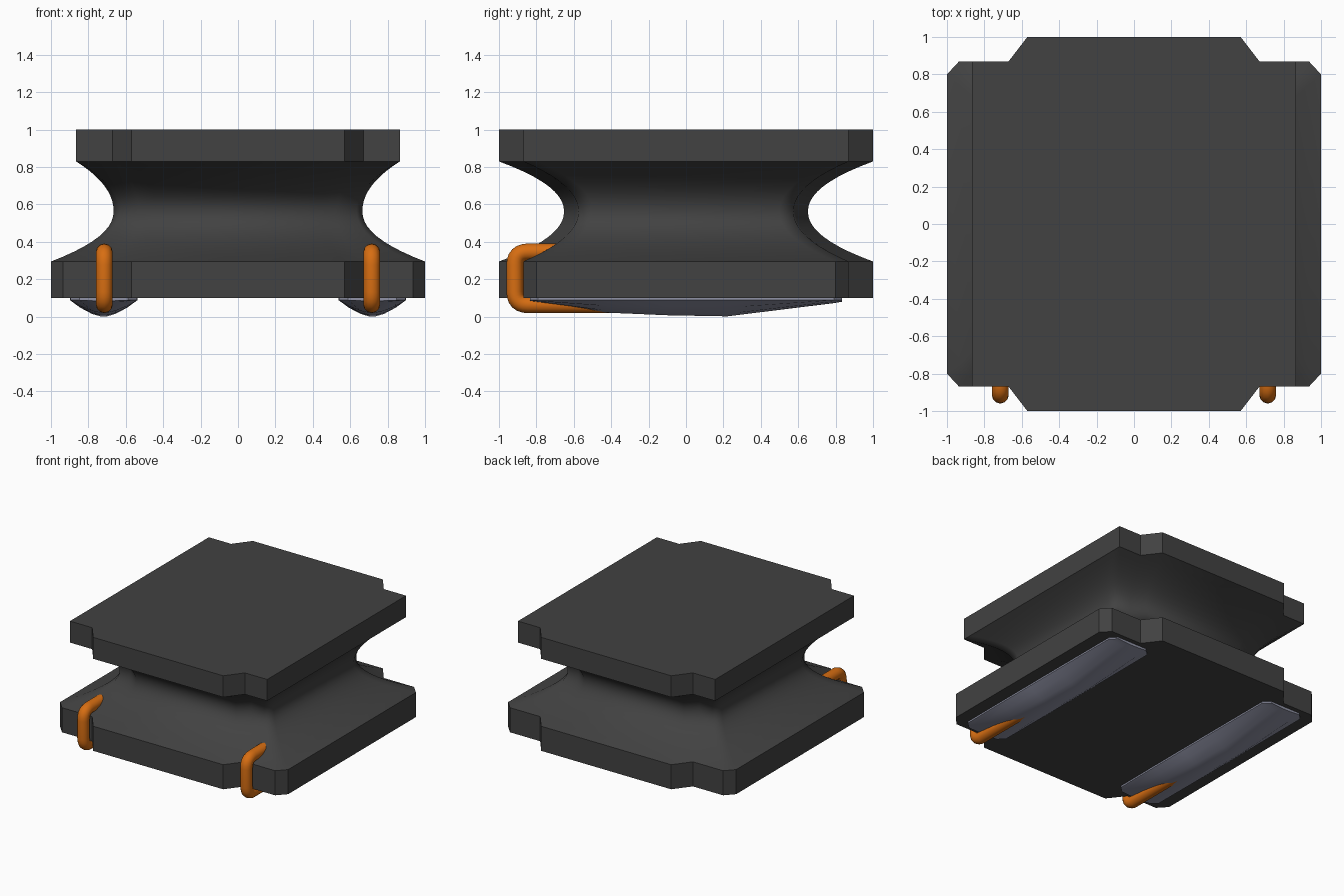
import bpy
import bmesh
from mathutils import Vector

cube = bpy.data.objects.get("Cube")
if cube:
    bpy.data.objects.remove(cube, do_unlink=True)


def material(name, rgb):
    m = bpy.data.materials.new(name)
    m.use_nodes = True
    m.diffuse_color = (*rgb, 1)
    bsdf = next(n for n in m.node_tree.nodes if n.type == 'BSDF_PRINCIPLED')
    bsdf.inputs["Base Color"].default_value = (*rgb, 1)
    bsdf.inputs["Roughness"].default_value = 0.6
    return m


DARK = material("dark grey", (0.054, 0.054, 0.054))
STEEL = material("blue grey", (0.28, 0.29, 0.38))
ORANGE = material("orange", (0.68, 0.155, 0.006))


def loft(name, rings, mat, caps=True, smooth=False):
    """Bridge equal-length closed rings of points into one object."""
    bm = bmesh.new()
    loops = [[bm.verts.new(p) for p in ring] for ring in rings]
    n = len(loops[0])
    for a, b in zip(loops, loops[1:]):
        for i in range(n):
            j = (i + 1) % n
            bm.faces.new((a[i], a[j], b[j], b[i]))
    if caps:
        bm.faces.new(loops[0][::-1])
        bm.faces.new(loops[-1])
    bmesh.ops.recalc_face_normals(bm, faces=bm.faces)
    if not caps:
        # an open tube: make sure the walls face away from the axis
        bm.faces.ensure_lookup_table()
        f = bm.faces[0]
        c = f.calc_center_median()
        if f.normal.x * c.x + f.normal.y * c.y < 0:
            bmesh.ops.reverse_faces(bm, faces=bm.faces)
    for f in bm.faces:
        f.smooth = smooth
    mesh = bpy.data.meshes.new(name)
    bm.to_mesh(mesh)
    bm.free()
    mesh.materials.append(mat)
    ob = bpy.data.objects.new(name, mesh)
    bpy.context.collection.objects.link(ob)
    return ob


def outline(quarter, z):
    """Mirror one quarter of a plan outline around both axes."""
    q = list(quarter)
    pts = q + [(-x, y) for x, y in q[::-1]]
    pts += [(-x, -y) for x, y in q] + [(x, -y) for x, y in q[::-1]]
    return [(x, y, z) for x, y in pts]


# Quarter plans: side edge, corner, step, front edge
BASE = [(1.0, 0.80), (0.935, 0.87), (0.67, 0.87), (0.57, 1.0)]
TOP = [(0.865, 0.80), (0.865, 0.87), (0.67, 0.87), (0.57, 1.0)]
NECK = [(0.665, 0.50), (0.635, 0.575), (0.53, 0.585), (0.44, 0.652)]
Z0, Z1, Z2, Z3 = 0.10, 0.295, 0.83, 1.0

# Flat flanges
loft("base_flange", [outline(BASE, Z0), outline(BASE, Z1)], DARK)
loft("top_flange", [outline(TOP, Z2), outline(TOP, Z3)], DARK)

# Concave waist between the flanges
mid, half = (Z1 + Z2) / 2, (Z2 - Z1) / 2
rings = []
STEPS = 20
for i in range(STEPS + 1):
    z = Z1 + (Z2 - Z1) * i / STEPS
    f = 1 - abs((z - mid) / half) ** 2.1
    outer = BASE if z < mid else TOP
    plan = [(a[0] + (b[0] - a[0]) * f, a[1] + (b[1] - a[1]) * f)
            for a, b in zip(outer, NECK)]
    rings.append(outline(plan, z))
loft("waist", rings, DARK, caps=False, smooth=True)

# Skids: curved cross-section lofted from front to back
SECTION = [(-1, 0), (-0.7, 0.45), (-0.35, 0.83), (-0.1, 0.98),
           (0.1, 0.98), (0.35, 0.83), (0.7, 0.45), (1, 0)]
STATIONS = [(-0.835, 0.13, 0.084), (-0.79, 0.178, 0.078), (-0.42, 0.18, 0.02),
            (-0.1, 0.18, 0.006), (0.22, 0.18, 0.0), (0.79, 0.178, 0.072),
            (0.835, 0.13, 0.08)]
EDGE = 0.088


def skid(name, cx):
    rings = []
    for y, w, low in STATIONS:
        ring = [(cx + u * w, y, EDGE + (low - EDGE) * d) for u, d in SECTION]
        ring += [(cx + w, y, Z0 + 0.005), (cx - w, y, Z0 + 0.005)]
        rings.append(ring)
    ob = loft(name, rings, STEEL, smooth=True)
    bpy.ops.object.select_all(action='DESELECT')
    ob.select_set(True)
    bpy.context.view_layer.objects.active = ob
    bpy.ops.object.shade_smooth_by_angle(angle=0.6)


# Hooks: round bars bent into a bracket
def rounded_path(points, radius, steps=6):
    path = [points[0]]
    for a, b, c in zip(points, points[1:], points[2:]):
        p = b + (a - b).normalized() * radius
        q = b + (c - b).normalized() * radius
        for i in range(steps + 1):
            t = i / steps
            path.append(p * (1 - t) ** 2 + b * (2 * t * (1 - t)) + q * t * t)
    return path + [points[-1]]


def hook(name, cx):
    corners = [Vector((cx, y, z)) for y, z in
               ((-0.36, 0.064), (-0.915, 0.064), (-0.915, 0.346), (-0.58, 0.346))]
    path = rounded_path(corners, 0.07)
    curve = bpy.data.curves.new(name, 'CURVE')
    curve.dimensions = '3D'
    curve.bevel_depth = 0.045
    curve.bevel_resolution = 4
    curve.use_fill_caps = True
    spline = curve.splines.new('POLY')
    spline.points.add(len(path) - 1)
    for sp, p in zip(spline.points, path):
        sp.co = (*p, 1)
    spline.use_smooth = True
    curve.materials.append(ORANGE)
    bpy.context.collection.objects.link(bpy.data.objects.new(name, curve))


for side, s in (("left", 1), ("right", -1)):
    skid(side + "_skid", 0.718 * s)
    hook(side + "_hook", 0.715 * s)
